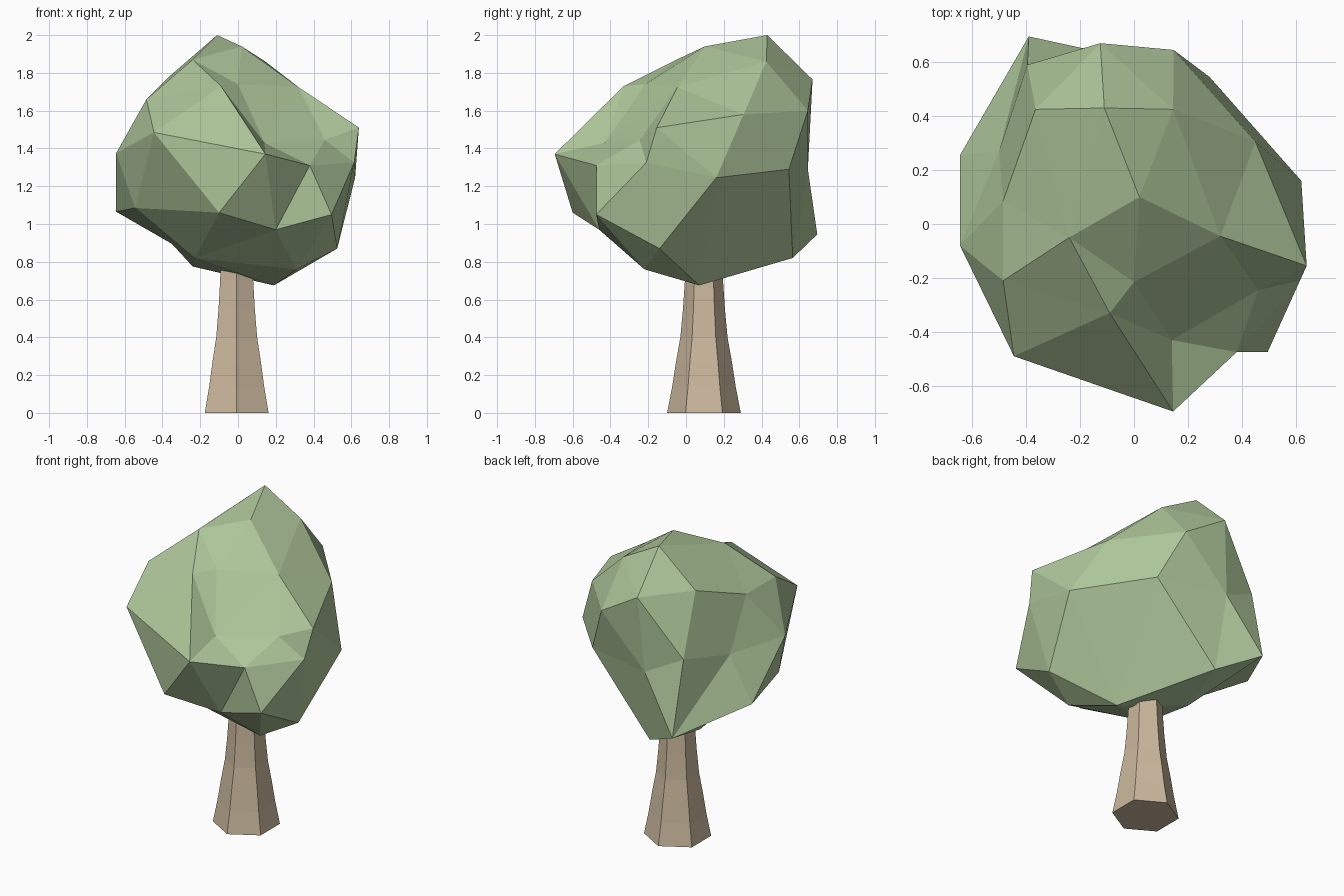
import bpy, bmesh, math
from mathutils import Vector


def make_object(name, bm, color):
    bmesh.ops.recalc_face_normals(bm, faces=bm.faces)
    mesh = bpy.data.meshes.new(name)
    bm.to_mesh(mesh)
    bm.free()
    mat = bpy.data.materials.new(name + "_color")
    mat.diffuse_color = (*color, 1)
    mesh.materials.append(mat)
    obj = bpy.data.objects.new(name, mesh)
    bpy.context.collection.objects.link(obj)
    return obj


# Trunk: flared six-sided column, (height, radius) profile
profile = [(0, .195), (.14, .168), (.27, .148), (.40, .125), (.55, .111), (.70, .101), (.92, .095)]
bm = bmesh.new()
rings = []
for z, r in profile:
    rings.append([bm.verts.new((-.007 + r * math.sin(k * math.pi / 3),
                                .095 + r * math.cos(k * math.pi / 3), z)) for k in range(6)])
for low, high in zip(rings, rings[1:]):
    for k in range(6):
        n = (k + 1) % 6
        bm.faces.new((low[k], low[n], high[n], high[k]))
bm.faces.new(rings[0])
bm.faces.new(rings[-1])
make_object("trunk", bm, (.60, .48, .34))

# Crown: irregular faceted ball; corners are joined as seen from its centre
corners = [
    # top
    (-.11, .43, 2.0), (.02, .10, 1.94), (-.24, -.05, 1.87), (.145, .425, 1.86), (-.365, .425, 1.78),
    (-.09, -.33, 1.73), (0, -.215, 1.74), (.32, -.045, 1.725), (-.485, -.21, 1.66), (-.485, .085, 1.66),
    # front
    (-.445, -.49, 1.485), (.145, -.695, 1.37), (.14, -.43, 1.43), (.38, -.475, 1.31), (-.10, -.60, 1.06),
    (.20, -.46, .97), (.495, -.475, 1.05),
    # right
    (.64, -.155, 1.51), (.46, -.245, 1.445), (.615, -.21, 1.325), (.525, -.14, .87), (.62, .16, 1.245),
    (.45, .305, 1.58),
    # back
    (.28, .545, 1.29), (-.125, .67, 1.765), (.147, .645, 1.60), (-.16, .645, 1.29), (-.39, .695, .945),
    (-.14, .565, .82), (-.395, .59, 1.41),
    # left
    (-.645, -.08, 1.375), (-.645, .255, 1.065), (-.545, -.16, 1.085), (-.50, .27, 1.35),
    # underside
    (-.35, .15, .895), (-.24, .20, .775), (-.23, -.15, .82), (.31, -.22, .76), (.19, .07, .675),
]
centre = Vector((0, .02, 1.3))
bm = bmesh.new()
place = {}
for c in corners:
    v = bm.verts.new((Vector(c) - centre).normalized())
    place[v] = c
bmesh.ops.convex_hull(bm, input=bm.verts[:])
for v, c in place.items():
    v.co = c
make_object("crown", bm, (.42, .56, .32))
